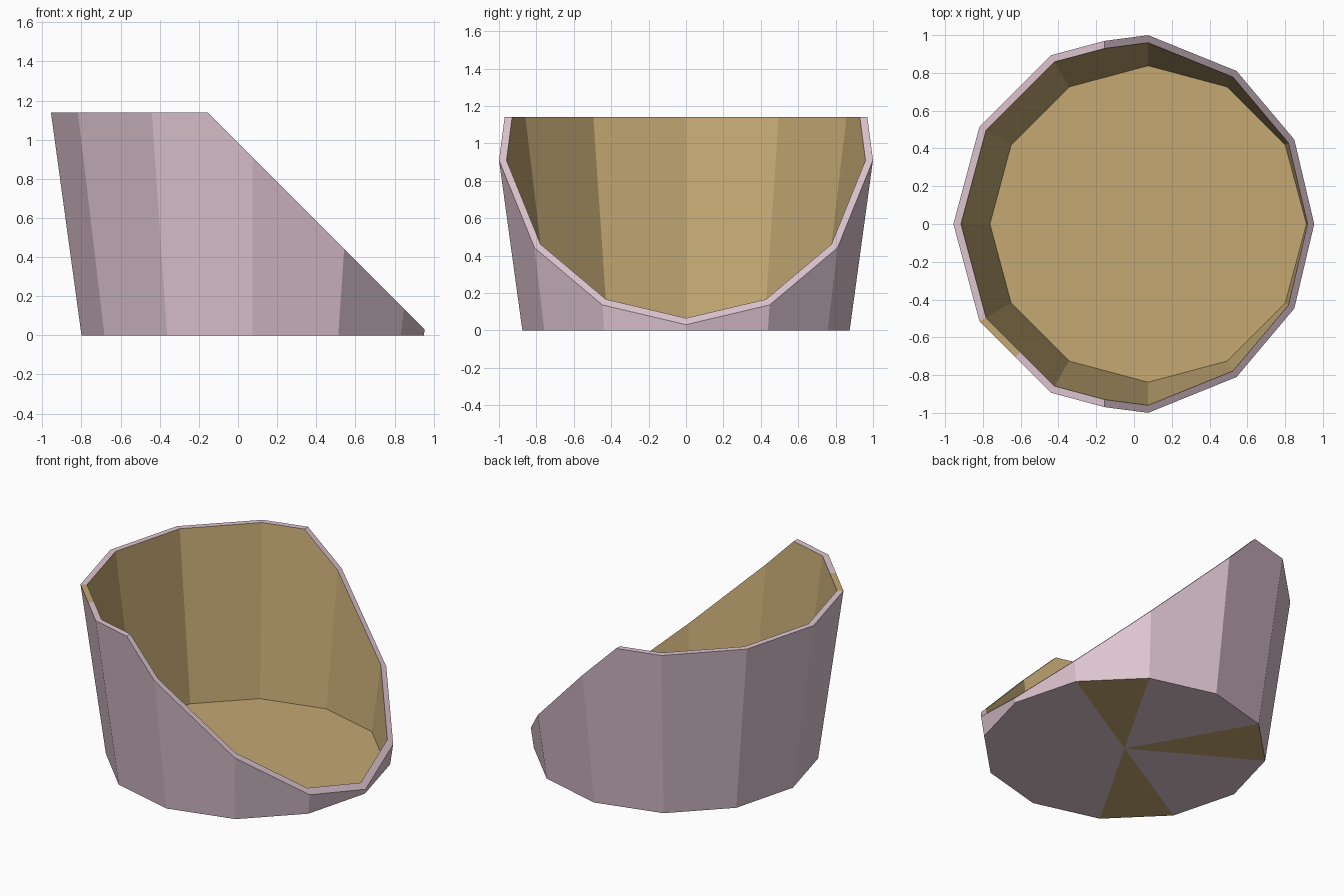
import bpy, bmesh, math
from mathutils import Vector

cube = bpy.data.objects.get("Cube")
if cube:
    bpy.data.objects.remove(cube, do_unlink=True)

SIDES = 12
AXIS_X = 0.075
HEIGHT = 1.14
FLARE = 0.137       # radius gained per unit of height
BASE_RADIUS = 0.875
WALL = 0.04
FLOOR = 0.02
PINK, TAN = 0, 1


def material(name, rgb):
    mat = bpy.data.materials.new(name)
    mat.use_nodes = True
    mat.diffuse_color = (*rgb, 1)
    mat.node_tree.nodes["Principled BSDF"].inputs["Base Color"].default_value = (*rgb, 1)
    return mat


def ring(bm, radius, z):
    verts = []
    for i in range(SIDES):
        a = math.tau * i / SIDES
        verts.append(bm.verts.new((AXIS_X + radius * math.cos(a), radius * math.sin(a), z)))
    return verts


def cup(bm, radius, z, wall_mat, base_mat, inward):
    """Open tapered cup with a fan base; base_mat maps a sector to a material."""
    low = ring(bm, radius + FLARE * z, z)
    high = ring(bm, radius + FLARE * HEIGHT, HEIGHT)
    centre = bm.verts.new((AXIS_X, 0, z))
    for i in range(SIDES):
        j = (i + 1) % SIDES
        wall = bm.faces.new((low[i], low[j], high[j], high[i]))
        base = bm.faces.new((low[j], low[i], centre))
        wall.material_index = wall_mat
        base.material_index = base_mat(i)
        if inward:
            wall.normal_flip()
            base.normal_flip()


bm = bmesh.new()

# Outer shell, with three tan sectors underneath, and inner lining
cup(bm, BASE_RADIUS, 0, PINK, lambda i: TAN if i in (1, 4, 7) else PINK, False)
cup(bm, BASE_RADIUS - WALL, FLOOR, TAN, lambda i: TAN, True)

# Slanted cut that forms the open front
bmesh.ops.bisect_plane(bm, geom=bm.verts[:] + bm.edges[:] + bm.faces[:],
                       plane_co=(0, 0, 0.985), plane_no=(1, 0, 1), clear_outer=True)

# Rim joining shell and lining
edges = [e for e in bm.edges if e.is_boundary]
rim = bmesh.ops.bridge_loops(bm, edges=edges)["faces"]
for f in rim:
    f.material_index = PINK
    f.normal_update()
    if f.normal.z < 0:
        f.normal_flip()

# Tan patch on half of one rim segment
patch_angle = math.radians(225)
out = Vector((math.cos(patch_angle), math.sin(patch_angle), 0))
side = Vector((-out.y, out.x, 0))
axis = Vector((AXIS_X, 0, 0))
segment = max(rim, key=lambda f: (f.calc_center_median() - axis).normalized().dot(out)
              if abs(f.normal.z) > 0.99 else -1)
bmesh.ops.bisect_plane(bm, geom=[segment] + segment.edges[:] + segment.verts[:],
                       plane_co=axis, plane_no=side)
for f in bm.faces:
    c = f.calc_center_median()
    flat_dir = Vector((c.x - AXIS_X, c.y, 0)).normalized()
    turn = math.degrees(math.atan2(flat_dir.dot(side), flat_dir.dot(out)))
    if c.z > HEIGHT - 0.001 and -15 < turn < 0:
        f.material_index = TAN

mesh = bpy.data.meshes.new("slanted_bucket")
bm.to_mesh(mesh)
bm.free()
mesh.materials.append(material("dusty pink", (0.73, 0.558, 0.63)))
mesh.materials.append(material("warm tan", (0.546, 0.392, 0.171)))
bucket = bpy.data.objects.new("slanted_bucket", mesh)
bpy.context.collection.objects.link(bucket)
